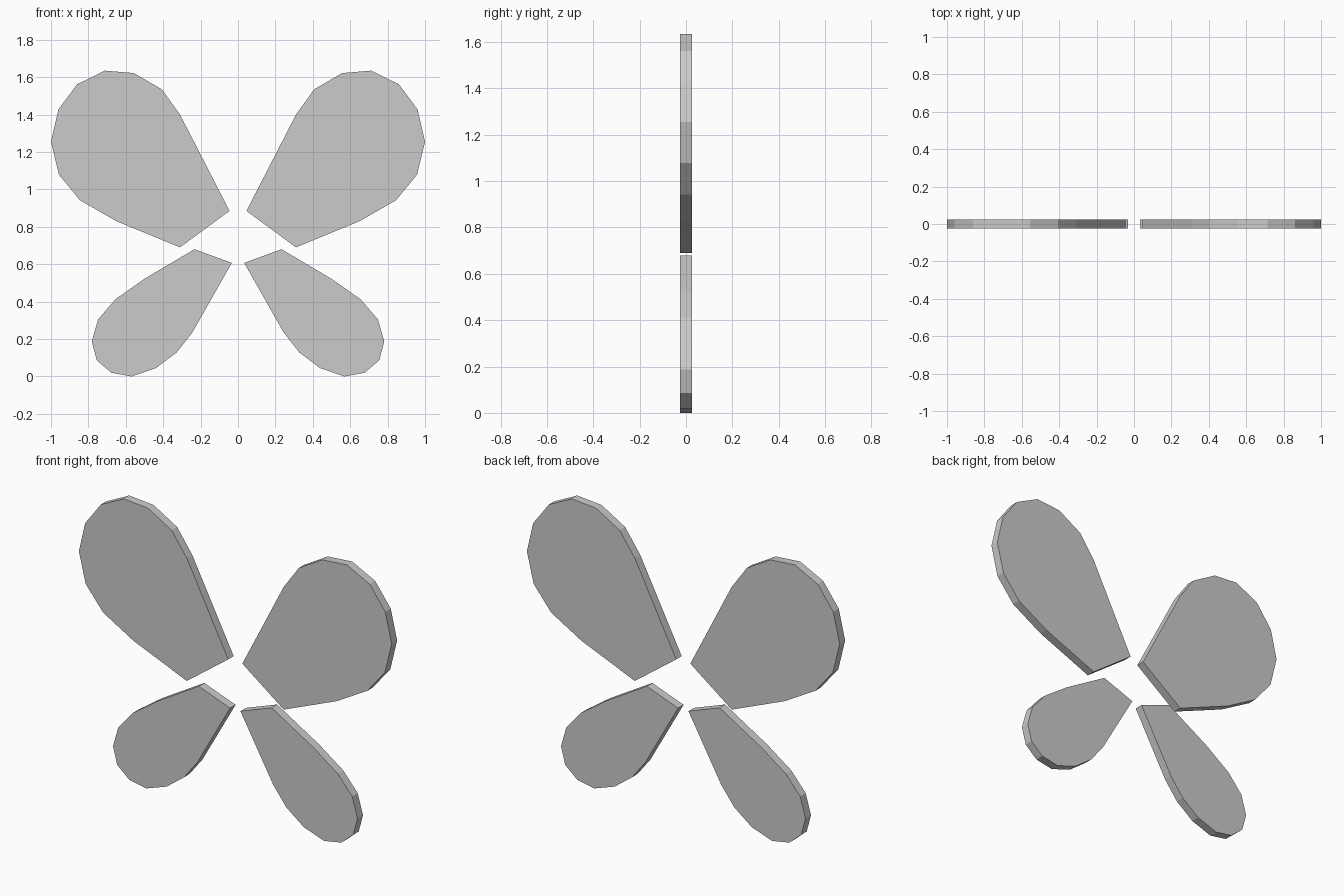
import bpy
import bmesh

if "Cube" in bpy.data.objects:
    bpy.data.objects.remove(bpy.data.objects["Cube"])

HALF_DEPTH = 0.025

# Outlines of the right-hand wings in (x, z)
UPPER = [(0.045, 0.885), (0.31, 0.69), (0.65, 0.83), (0.845, 0.942),
         (0.957, 1.078), (1.0, 1.255), (0.96, 1.428), (0.86, 1.562),
         (0.713, 1.635), (0.557, 1.622), (0.407, 1.535), (0.31, 1.40)]
LOWER = [(0.033, 0.607), (0.244, 0.235), (0.328, 0.128), (0.438, 0.045),
         (0.568, 0.0), (0.678, 0.02), (0.755, 0.086), (0.782, 0.187),
         (0.748, 0.305), (0.656, 0.412), (0.5, 0.522), (0.233, 0.68)]


def plate(name, outline, side):
    """Flat plate: outline extruded through y, mirrored by side."""
    bm = bmesh.new()
    face = bm.faces.new([bm.verts.new((side * x, -HALF_DEPTH, z)) for x, z in outline])
    ext = bmesh.ops.extrude_face_region(bm, geom=[face], use_keep_orig=True)
    verts = [g for g in ext["geom"] if isinstance(g, bmesh.types.BMVert)]
    bmesh.ops.translate(bm, verts=verts, vec=(0, 2 * HALF_DEPTH, 0))
    bmesh.ops.recalc_face_normals(bm, faces=bm.faces)
    mesh = bpy.data.meshes.new(name)
    bm.to_mesh(mesh)
    bm.free()
    obj = bpy.data.objects.new(name, mesh)
    bpy.context.collection.objects.link(obj)
    return obj


# Two pairs of wings
for label, side in (("right", 1), ("left", -1)):
    plate(f"upper_wing_{label}", UPPER, side)
    plate(f"lower_wing_{label}", LOWER, side)
